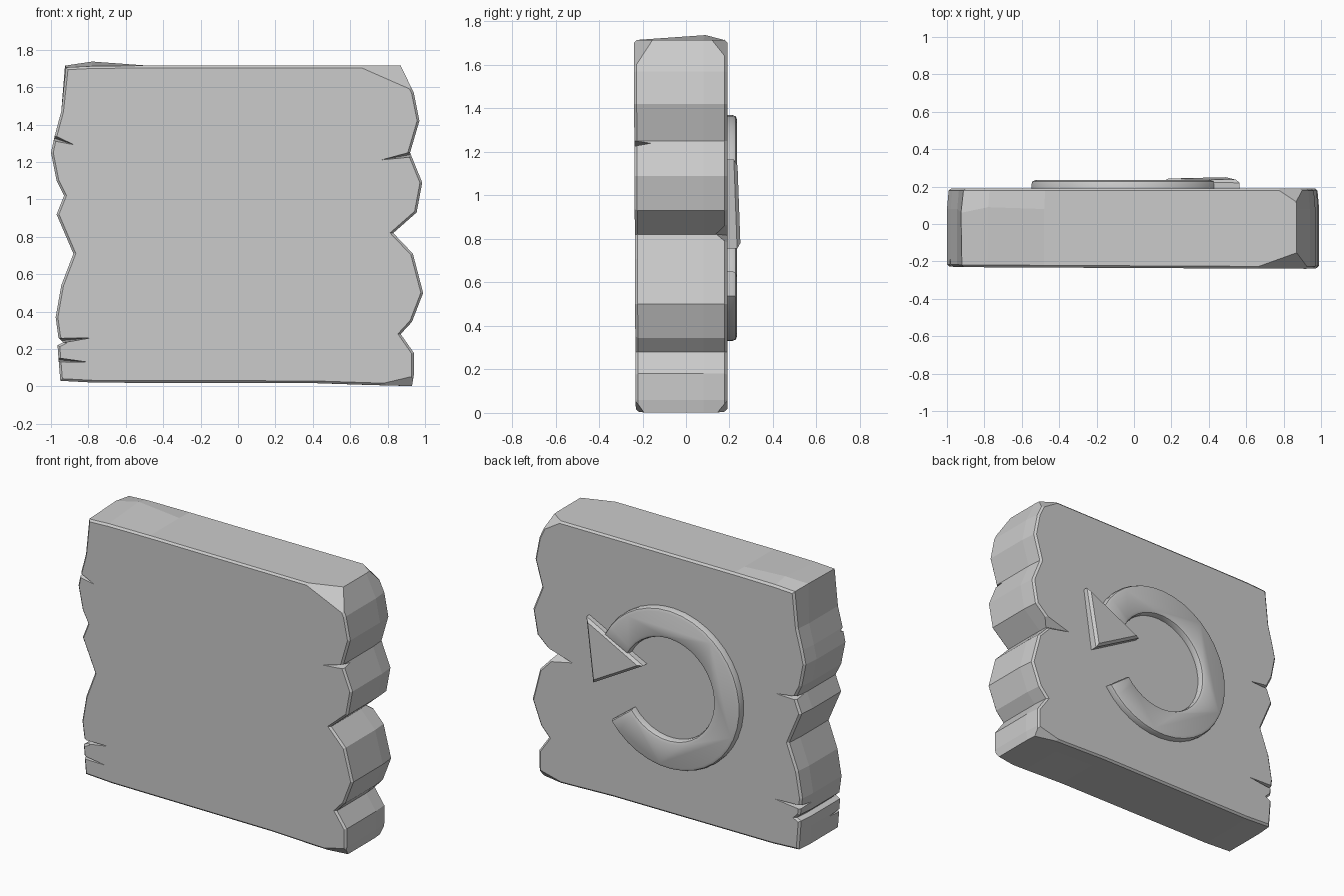
import bpy, bmesh, math
from mathutils import Vector

if "Cube" in bpy.data.objects:
    bpy.data.objects.remove(bpy.data.objects["Cube"])


def new_object(name, bm):
    bmesh.ops.recalc_face_normals(bm, faces=bm.faces)
    me = bpy.data.meshes.new(name)
    bm.to_mesh(me)
    bm.free()
    ob = bpy.data.objects.new(name, me)
    bpy.context.collection.objects.link(ob)
    return ob


def loft(loops):
    """Capped solid through matching closed loops."""
    bm = bmesh.new()
    rings = [[bm.verts.new(p) for p in lp] for lp in loops]
    n = len(rings[0])
    for a, b in zip(rings, rings[1:]):
        for i in range(n):
            j = (i + 1) % n
            bm.faces.new((a[i], a[j], b[j], b[i]))
    caps = [bm.faces.new(rings[0]), bm.faces.new(rings[-1])]
    bmesh.ops.recalc_face_normals(bm, faces=bm.faces)
    return bm, caps


def bevel_caps(bm, caps, width, segments):
    edges = list({e for c in caps for e in c.edges})
    bmesh.ops.bevel(bm, geom=edges, offset=width, segments=segments, profile=0.5,
                    affect='EDGES', clamp_overlap=True)


def chop(bm, a, b, c):
    """Slice a corner off along the plane through three points."""
    a, b, c = Vector(a), Vector(b), Vector(c)
    n = (b - a).cross(c - a).normalized()
    if n.dot(Vector((0, 0, 0.85)) - a) > 0:
        n = -n
    geom = bm.verts[:] + bm.edges[:] + bm.faces[:]
    cut = bmesh.ops.bisect_plane(bm, geom=geom, plane_co=a, plane_no=n, clear_outer=True)
    edges = [e for e in cut['geom_cut'] if isinstance(e, bmesh.types.BMEdge)]
    bmesh.ops.holes_fill(bm, edges=edges, sides=0)


# Weathered slab: ragged left and right outline, straight top and bottom
left = [(-.92, 1.705), (-.945, 1.47), (-.98, 1.34), (-1, 1.25), (-.97, 1.10), (-.93, 1.02),
        (-.97, .92), (-.88, .71), (-.945, .54), (-.975, .37), (-.96, .26), (-.935, .235),
        (-.965, .22), (-.96, .15), (-.95, .03)]
bottom = [(-.76, .02), (.4, .018), (.7, .008)]
right = [(.93, .002), (.94, .06), (.94, .18), (.87, .28), (.93, .345), (.99, .50), (.935, .71),
         (.83, .82), (.955, .93), (.985, 1.09), (.92, 1.25), (.97, 1.42), (.94, 1.57), (.87, 1.715)]
top = [(-.48, 1.715), (-.78, 1.712)]
outline = left + bottom + right + top
BACK = 0.19


def front_y(x, z):
    return -0.231 - 0.005 * x - 0.005 * (z - .85)


front = [(x, front_y(x, z), z) for x, z in outline]
middle = [(x, .08, z) for x, z in outline]
middle[-1] = (-.78, .09, 1.737)          # raised chip on the top edge
middle[0] = (-.925, .06, 1.715)
back = [(x * .99, BACK, z) for x, z in outline]
bm, caps = loft([front, middle, back])
bevel_caps(bm, caps, .012, 1)
chop(bm, (.63, -.24, 1.715), (.88, -.15, 1.715), (.94, -.24, 1.58))
chop(bm, (.76, BACK, 1.715), (.88, .11, 1.715), (.93, BACK, 1.61))
chop(bm, (.70, -.235, 0.005), (.94, -.19, 0), (.94, -.235, .06))
chop(bm, (.72, BACK, 0.005), (.94, .14, 0), (.94, BACK, .06))
slab = new_object("stone_slab", bm)

# Wedge-shaped cracks: tip (x, z), mouth (x, z), half width, depth, on the back face?
cracks = [((.68, .816), (.90, .825), .06, .08, True),
          ((-.78, 1.01), (-1.0, 1.02), .02, .12, True),
          ((-.77, .32), (-1.0, .31), .018, .12, True),
          ((-.87, 1.29), (-1.02, 1.34), .025, .06, False),
          ((-.78, .26), (-1.0, .24), .018, .15, False),
          ((-.80, .13), (-1.0, .145), .014, .15, False),
          ((.76, 1.21), (.98, 1.25), .02, .10, False)]
bm = bmesh.new()
for (tx, tz), (mx, mz), half, depth, on_back in cracks:
    s = 1 if on_back else -1
    face = BACK if on_back else front_y(tx, tz)
    v = [bm.verts.new(p) for p in ((tx, face + s * .003, tz), (mx, face + s * .01, mz + half),
                                   (mx, face + s * .01, mz - half), (mx, face - s * depth, mz))]
    for tri in ((0, 1, 2), (0, 1, 3), (0, 2, 3), (1, 2, 3)):
        bm.faces.new([v[i] for i in tri])
cutter = new_object("crack_cutter", bm)
cutter.hide_render = True
mod = slab.modifiers.new("cracks", 'BOOLEAN')
mod.operation, mod.solver, mod.object = 'DIFFERENCE', 'EXACT', cutter
bpy.context.view_layer.objects.active = slab
slab.select_set(True)
bpy.ops.object.modifier_apply(modifier=mod.name)
bpy.data.objects.remove(cutter)

# Raised open ring on the back face
cx, cz, r_in, r_out, steps = -.03, .85, .328, .52, 32
a0, a1 = math.radians(27), math.radians(323)
angles = [a0 + (a1 - a0) * i / steps for i in range(steps + 1)]
arc = [(cx + r_out * math.cos(a), cz + r_out * math.sin(a)) for a in angles]
arc += [(cx + r_in * math.cos(a), cz + r_in * math.sin(a)) for a in reversed(angles)]
bm, caps = loft([[(x, y, z) for x, z in arc] for y in (.17, .235)])
bevel_caps(bm, caps[1:], .022, 2)
ring = new_object("turn_ring", bm)

# Arrowhead, slightly tilted
head = [(.565, .236, 1.165), (.15, .243, .955), (.505, .251, .755)]
bm, caps = loft([[(x, .17, z) for x, y, z in head], head])
bevel_caps(bm, caps[1:], .016, 1)
new_object("arrow_head", bm)

bpy.ops.object.select_all(action='DESELECT')
ring.select_set(True)
bpy.context.view_layer.objects.active = ring
bpy.ops.object.shade_smooth_by_angle(angle=math.radians(35))
